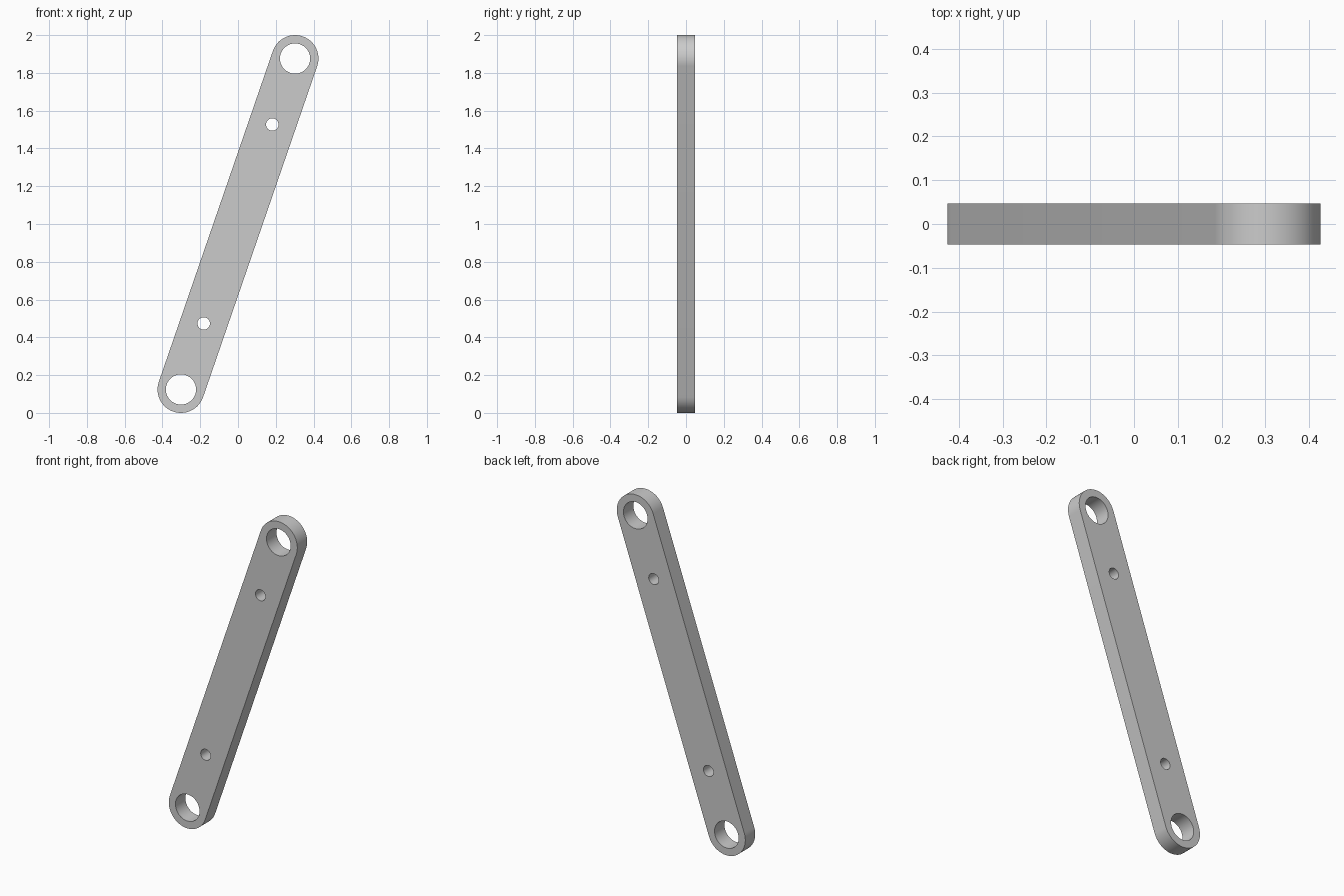
import bpy, bmesh
from math import sin, cos, pi, atan2, hypot, radians
from mathutils import Matrix, Vector

if "Cube" in bpy.data.objects:
    bpy.data.objects.remove(bpy.data.objects["Cube"])

CX, CZ, R, HALF_Y = 0.302, 0.876, 0.124, 0.047   # end centre offset from bar middle
HALF_LEN = hypot(CX, CZ)
TILT = atan2(CX, CZ)


def arc(cz, r, start, end, n):
    """Points on an arc in the XZ plane, centred on the bar axis."""
    return [(r * cos(start + (end - start) * i / n), 0,
             cz + r * sin(start + (end - start) * i / n)) for i in range(n + 1)]


def add_loop(bm, pts):
    vs = [bm.verts.new(p) for p in pts]
    for i, v in enumerate(vs):
        bm.edges.new((v, vs[(i + 1) % len(vs)]))


bm = bmesh.new()
# rounded bar outline
add_loop(bm, arc(HALF_LEN, R, 0, pi, 32) + arc(-HALF_LEN, R, pi, 2 * pi, 32))
# large end holes and small inner holes
for side in (-1, 1):
    add_loop(bm, arc(side * HALF_LEN, 0.08, 0, 2 * pi, 48)[:-1])
    add_loop(bm, arc(side * 0.557, 0.033, 0, 2 * pi, 32)[:-1])

# fill the plate and give it thickness
bmesh.ops.triangle_fill(bm, use_beauty=True, use_dissolve=False, edges=bm.edges[:])
bmesh.ops.translate(bm, verts=bm.verts[:], vec=Vector((0, -HALF_Y, 0)))
ext = bmesh.ops.extrude_face_region(bm, geom=bm.faces[:], use_keep_orig=True)
top = [g for g in ext["geom"] if isinstance(g, bmesh.types.BMVert)]
bmesh.ops.translate(bm, verts=top, vec=Vector((0, 2 * HALF_Y, 0)))
bmesh.ops.recalc_face_normals(bm, faces=bm.faces[:])

# lean the bar and stand it on the ground
bm.transform(Matrix.Translation((0, 0, 1)) @ Matrix.Rotation(TILT, 4, 'Y'))
mesh = bpy.data.meshes.new("link_bar")
bm.to_mesh(mesh)
bm.free()
bar = bpy.data.objects.new("link_bar", mesh)
bpy.context.collection.objects.link(bar)
bpy.context.view_layer.objects.active = bar
bar.select_set(True)
bpy.ops.object.shade_smooth_by_angle(angle=radians(30))
